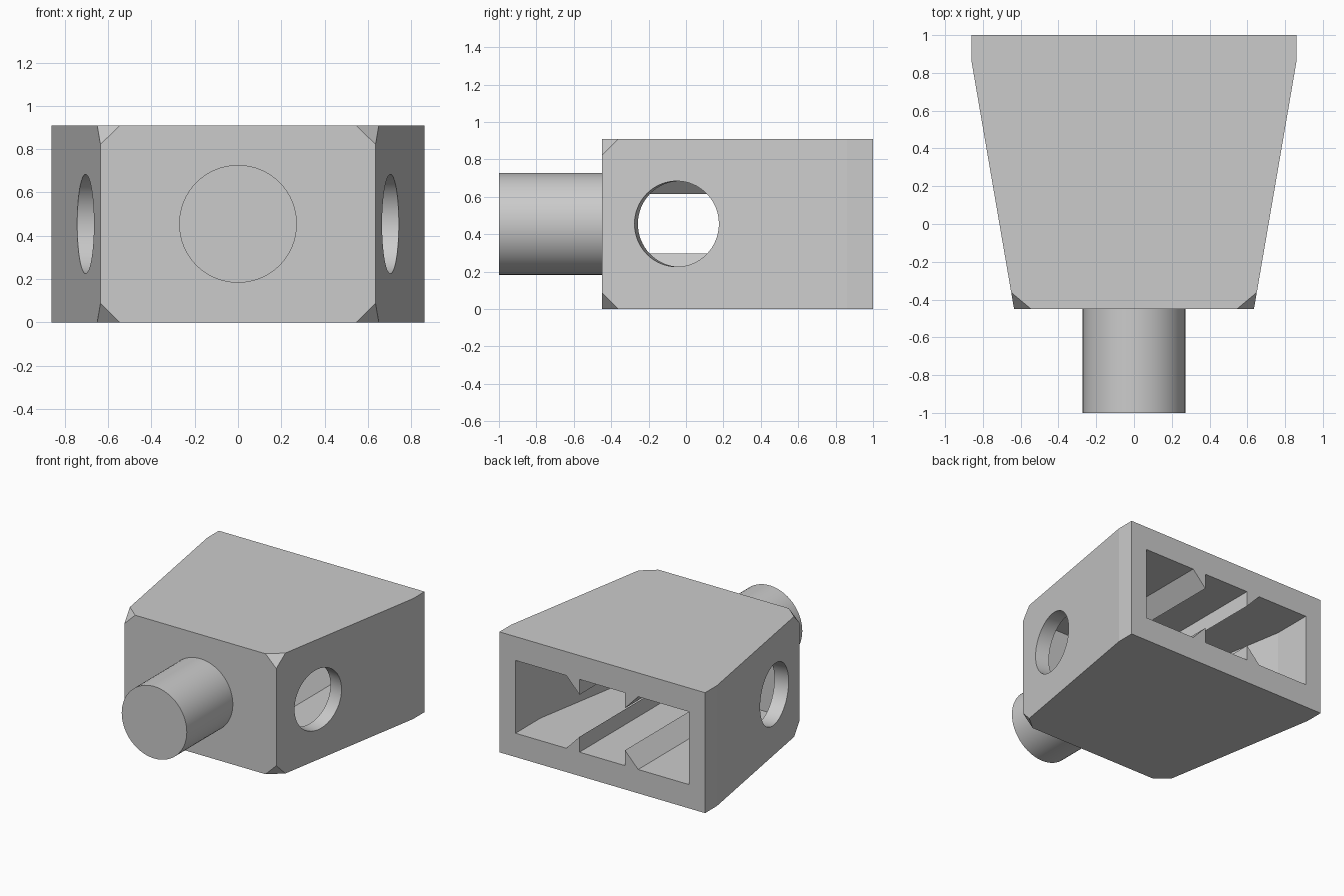
import bpy
import bmesh
import math
from mathutils import Vector, Matrix

default_cube = bpy.data.objects.get("Cube")
if default_cube:
    bpy.data.objects.remove(default_cube)

HEIGHT = 0.91
MID = HEIGHT / 2
FLOOR, CEILING = 0.18, 0.73
SLOPE = math.atan(0.173)          # taper of the side walls

grey = bpy.data.materials.new("light grey")
grey.use_nodes = True
COLOUR = (0.6, 0.6, 0.6, 1)
grey.diffuse_color = COLOUR
grey.node_tree.nodes["Principled BSDF"].inputs["Base Color"].default_value = COLOUR


def make_object(name, bm):
    bmesh.ops.recalc_face_normals(bm, faces=bm.faces)
    mesh = bpy.data.meshes.new(name)
    bm.to_mesh(mesh)
    bm.free()
    mesh.materials.append(grey)
    obj = bpy.data.objects.new(name, mesh)
    bpy.context.collection.objects.link(obj)
    return obj


def prism(points, along):
    """Extrude a closed planar outline along a vector."""
    bm = bmesh.new()
    face = bm.faces.new([bm.verts.new(p) for p in points])
    extruded = bmesh.ops.extrude_face_region(bm, geom=[face], use_keep_orig=True)
    moved = [v for v in extruded["geom"] if isinstance(v, bmesh.types.BMVert)]
    bmesh.ops.translate(bm, verts=moved, vec=along)
    return bm


def tapered_block(half_profile, z0, z1):
    """Block symmetric in x, from its right half outline seen from above."""
    outline = half_profile + [(-x, y) for x, y in reversed(half_profile)]
    return prism([(x, y, z0) for x, y in outline], (0, 0, z1 - z0))


def cylinder(name, radius, length, matrix):
    bm = bmesh.new()
    bmesh.ops.create_cone(bm, cap_ends=True, segments=64, radius1=radius,
                          radius2=radius, depth=length, matrix=matrix)
    return make_object(name, bm)


def select_only(obj):
    bpy.ops.object.select_all(action='DESELECT')
    obj.select_set(True)
    bpy.context.view_layer.objects.active = obj


def cut(target, cutter):
    select_only(target)
    mod = target.modifiers.new("cut", 'BOOLEAN')
    mod.operation, mod.solver, mod.object = 'DIFFERENCE', 'EXACT', cutter
    bpy.ops.object.modifier_apply(modifier=mod.name)
    bpy.data.objects.remove(cutter)


def smooth(obj):
    select_only(obj)
    bpy.ops.object.shade_smooth_by_angle(angle=math.radians(8))


# Tapered body with the four front corners cut off
bm = tapered_block([(0.635, -0.45), (0.86, 0.86), (0.86, 1)], 0, HEIGHT)
for sx in (-1, 1):
    for top in (False, True):
        z, dz = (HEIGHT, -0.088) if top else (0, 0.088)
        a = Vector((sx * 0.545, -0.45, z))
        b = Vector((sx * 0.65, -0.362, z))
        c = Vector((sx * 0.635, -0.45, z + dz))
        normal = (b - a).cross(c - a).normalized()
        if normal.dot(Vector((sx, -1, 0))) < 0:
            normal.negate()
        geom = bm.verts[:] + bm.edges[:] + bm.faces[:]
        result = bmesh.ops.bisect_plane(bm, geom=geom, plane_co=a,
                                        plane_no=normal, clear_outer=True)
        rim = [e for e in result["geom_cut"] if isinstance(e, bmesh.types.BMEdge)]
        bmesh.ops.holes_fill(bm, edges=rim, sides=0)
body = make_object("body", bm)

# Cavity open at the back
cut(body, make_object("cavity_cutter", tapered_block(
    [(0.557, -0.27), (0.725, 0.7), (0.725, 1.1)], FLOOR, CEILING)))

# Round holes square to the sloped side walls
for sx in (-1, 1):
    matrix = (Matrix.Translation((sx * 0.705, -0.05, MID))
              @ Matrix.Rotation(-sx * SLOPE, 4, 'Z')
              @ Matrix.Rotation(math.pi / 2, 4, 'Y'))
    cut(body, cylinder("hole_cutter", 0.229, 0.4, matrix))
smooth(body)

# Front peg
peg = cylinder("front_peg", 0.272, 0.57, Matrix.Translation((0, -0.715, MID))
               @ Matrix.Rotation(math.pi / 2, 4, 'X'))
smooth(peg)

# Guide ribs on the cavity floor and ceiling
for side, sx in (("left", 1), ("right", -1)):
    for level, base, tip in (("floor", FLOOR, 0.296), ("ceiling", CEILING, 0.614)):
        outline = [(sx * x, -0.27, z)
                   for x, z in ((0.19, base), (0.3, base), (0.19, tip))]
        make_object(f"{side}_{level}_rib", prism(outline, (0, 1.27, 0)))
